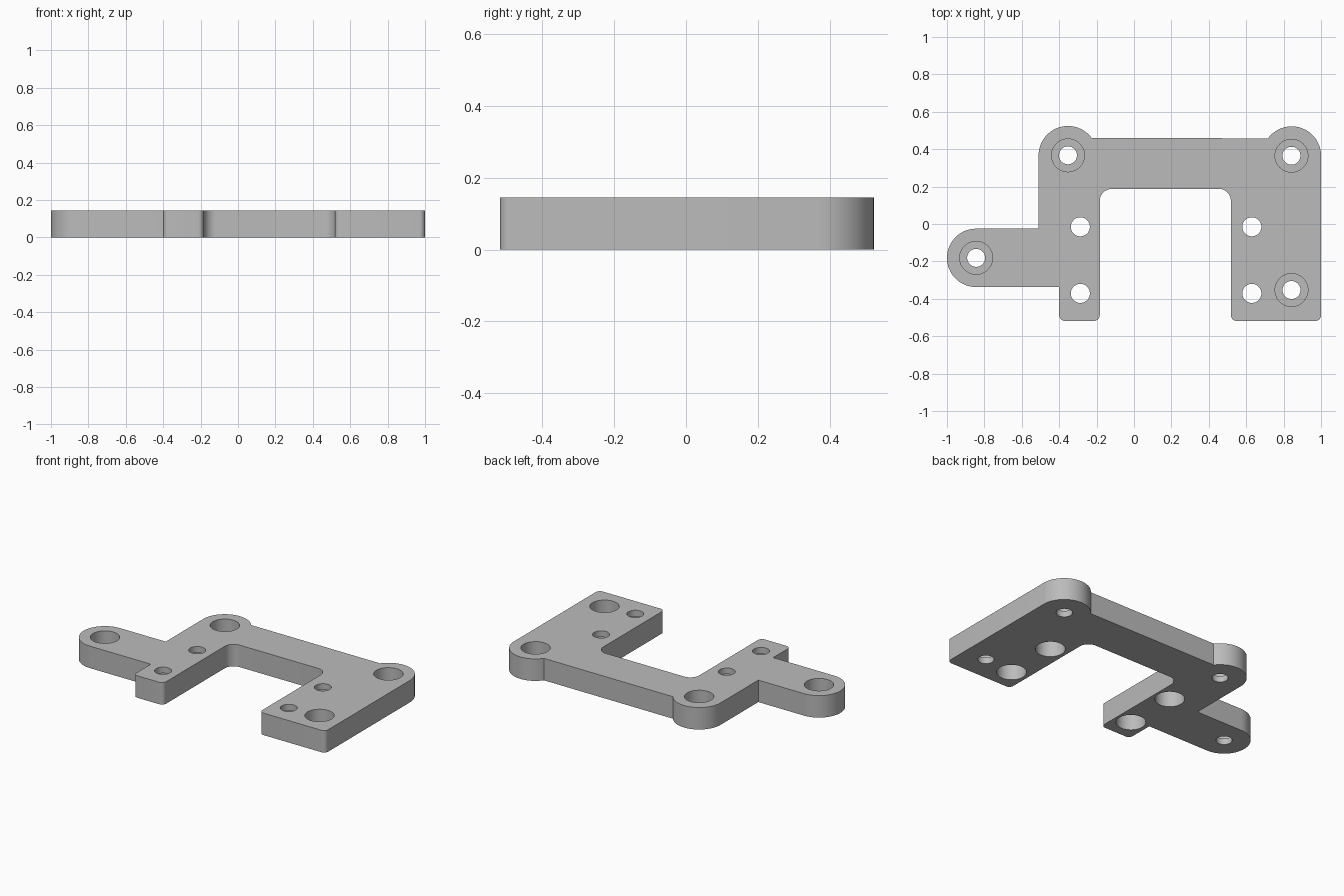
import bpy, bmesh
from math import sin, cos, radians, pi

if "Cube" in bpy.data.objects:
    bpy.data.objects.remove(bpy.data.objects["Cube"])

THICK = 0.145       # plate thickness
LIP = 0.04          # material left under each counterbore
BOSS_R = 0.157      # rounded ends around the mounting holes

grey = bpy.data.materials.new("plain grey")
grey.use_nodes = True
colour = (0.5, 0.5, 0.5, 1)
grey.diffuse_color = colour
grey.node_tree.nodes["Principled BSDF"].inputs["Base Color"].default_value = colour


def arc(x, y, r, start, end, steps=24):
    """Points along an arc, angles in degrees."""
    angles = [radians(start + (end - start) * i / steps) for i in range(steps + 1)]
    return [(x + r * cos(a), y + r * sin(a)) for a in angles]


def add_object(name, bm):
    bmesh.ops.recalc_face_normals(bm, faces=bm.faces)
    mesh = bpy.data.meshes.new(name)
    bm.to_mesh(mesh)
    bm.free()
    mesh.materials.append(grey)
    obj = bpy.data.objects.new(name, mesh)
    bpy.context.collection.objects.link(obj)
    return obj


def prism(name, outline, z0, z1):
    bm = bmesh.new()
    face = bm.faces.new([bm.verts.new((x, y, z0)) for x, y in outline])
    top = bmesh.ops.extrude_face_region(bm, geom=[face])["geom"]
    verts = [v for v in top if isinstance(v, bmesh.types.BMVert)]
    bmesh.ops.translate(bm, verts=verts, vec=(0, 0, z1 - z0))
    return add_object(name, bm)


def stepped_cutter(x, y, hole_r, bore_r, from_top):
    """One lathe-like cutter: narrow through hole plus wide counterbore."""
    profile = [(hole_r, -0.05), (hole_r, LIP), (bore_r, LIP), (bore_r, THICK + 0.05)]
    if not from_top:
        profile = [(r, THICK - z) for r, z in profile]
    n = 48
    bm = bmesh.new()
    rings = [[bm.verts.new((x + r * cos(2 * pi * i / n), y + r * sin(2 * pi * i / n), z))
              for i in range(n)] for r, z in profile]
    for a, b in zip(rings, rings[1:]):
        for i in range(n):
            j = (i + 1) % n
            bm.faces.new((a[i], a[j], b[j], b[i]))
    bm.faces.new(rings[0])
    bm.faces.new(rings[-1])
    return add_object("hole_cutter", bm)


# Outline of the bracket, counter-clockwise from the right leg's foot
FOOT, R = -0.518, 0.03
outline = (
    arc(0.518 + R, FOOT + R, R, 180, 270, 8)
    + arc(1 - R, FOOT + R, R, 270, 360, 8)
    + arc(0.843, 0.365, BOSS_R, 0, 143.7, 36)       # back left boss
    + arc(-0.353, 0.367, BOSS_R, 36.3, 180, 36)     # back right boss
    + [(-0.51, -0.025)]
    + arc(-0.844, -0.181, 0.156, 90, 270, 40)       # side arm end
    + [(-0.4, -0.337)]
    + arc(-0.4 + R, FOOT + R, R, 180, 270, 8)
    + arc(-0.183 - R, FOOT + R, R, 270, 360, 8)
    + arc(-0.118, 0.123, 0.065, 180, 90, 12)        # inner corners
    + arc(0.453, 0.123, 0.065, 90, 0, 12)
)
plate = prism("bracket_plate", outline, 0, THICK)

# Mounting holes bored from above, leg holes bored from below
cutters = [stepped_cutter(x, y, 0.048, 0.088, True)
           for x, y in ((-0.353, 0.367), (0.842, 0.365), (0.842, -0.353), (-0.844, -0.181))]
cutters += [stepped_cutter(x, y, 0.051, 0.088, False)
            for x in (-0.287, 0.63) for y in (-0.015, -0.371)]

for cutter in cutters:
    cut = plate.modifiers.new("hole", "BOOLEAN")
    cut.operation = "DIFFERENCE"
    cut.solver = "EXACT"
    cut.object = cutter

# Bake the holes, then drop the cutters
bpy.context.view_layer.objects.active = plate
plate.select_set(True)
for name in [m.name for m in plate.modifiers]:
    bpy.ops.object.modifier_apply(modifier=plate.modifiers[0].name)
for cutter in cutters:
    bpy.data.objects.remove(cutter)

bpy.ops.object.select_all(action="DESELECT")
plate.select_set(True)
bpy.ops.object.shade_smooth_by_angle(angle=radians(30))
